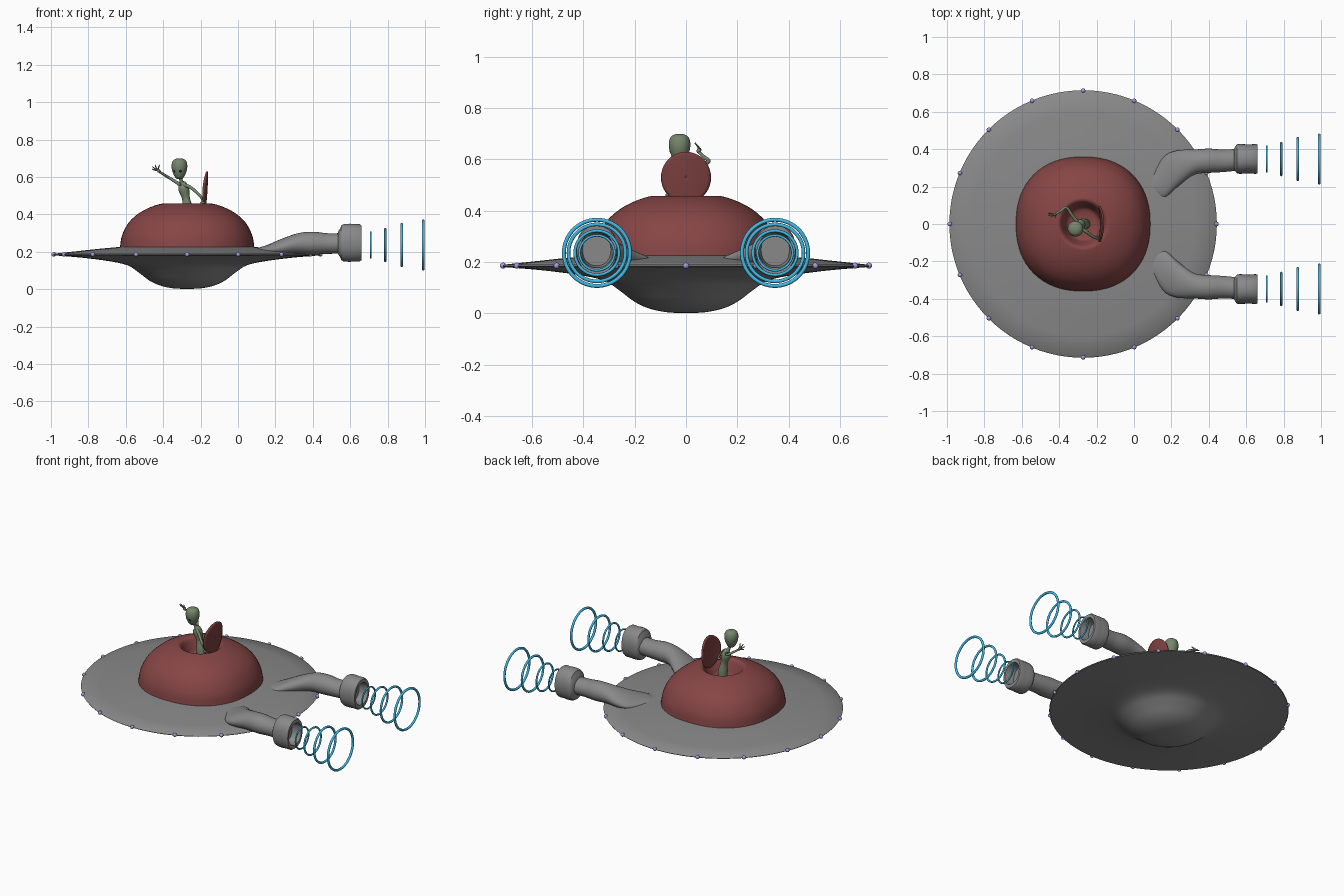
import bpy, bmesh
from math import sin, cos, pi, radians
from mathutils import Vector

if "Cube" in bpy.data.objects:
    bpy.data.objects.remove(bpy.data.objects["Cube"])

CX = -0.272  # saucer axis


def material(name, rgb):
    m = bpy.data.materials.new(name)
    m.diffuse_color = (*rgb, 1)
    m.use_nodes = True
    m.node_tree.nodes["Principled BSDF"].inputs["Base Color"].default_value = m.diffuse_color
    return m


GREY = material("dark_grey_hull", (0.25, 0.25, 0.25))
RED = material("red_shell", (0.24, 0.06, 0.06))
DARK_RED = material("dark_red_hatch", (0.2, 0.05, 0.05))
GREEN = material("green_skin", (0.18, 0.24, 0.15))
BLACK = material("dark_eye", (0.01, 0.01, 0.01))
BLUE = material("blue_ring", (0.05, 0.5, 0.8))
PURPLE = material("purple_light", (0.4, 0.33, 0.75))


def finish(obj, mat=None, angle=40):
    if mat:
        obj.data.materials.append(mat)
    bpy.ops.object.select_all(action='DESELECT')
    obj.select_set(True)
    bpy.context.view_layer.objects.active = obj
    bpy.ops.object.shade_smooth_by_angle(angle=radians(angle))
    return obj


def loft(name, rings, mat=None, caps=True, angle=40):
    """Skin a list of equal-length point rings."""
    bm = bmesh.new()
    vs = [[bm.verts.new(p) for p in ring] for ring in rings]
    n = len(rings[0])
    for a, b in zip(vs, vs[1:]):
        for i in range(n):
            bm.faces.new((a[i], a[(i + 1) % n], b[(i + 1) % n], b[i]))
    if caps:
        bm.faces.new(vs[0][::-1])
        bm.faces.new(vs[-1])
    bmesh.ops.remove_doubles(bm, verts=bm.verts, dist=1e-6)
    bmesh.ops.recalc_face_normals(bm, faces=bm.faces)
    me = bpy.data.meshes.new(name)
    bm.to_mesh(me)
    bm.free()
    obj = bpy.data.objects.new(name, me)
    bpy.context.collection.objects.link(obj)
    return finish(obj, mat, angle)


def unit_ring(n, power=2.0):
    """Circle (power 2) or rounded square (power > 2)."""
    pts = []
    for i in range(n):
        c, s = cos(2 * pi * i / n), sin(2 * pi * i / n)
        k = (abs(c) ** power + abs(s) ** power) ** (-1 / power)
        pts.append((c * k, s * k))
    return pts


def smooth(pts, steps=5):
    """Catmull-Rom resampling of tuples."""
    p = [Vector(q) for q in pts]
    p = [2 * p[0] - p[1]] + p + [2 * p[-1] - p[-2]]
    out = []
    for a, b, c, d in zip(p, p[1:], p[2:], p[3:]):
        for k in range(steps):
            t = k / steps
            out.append(0.5 * (2 * b + (c - a) * t + (2 * a - 5 * b + 4 * c - d) * t * t
                              + (3 * b - a - 3 * c + d) * t ** 3))
    return out + [p[-2]]


def revolve(name, profile, mat=None, center=(CX, 0), n=72, angle=40):
    """Profile entries: radius, height, squareness."""
    rings = [[(center[0] + max(r, 1e-4) * u, center[1] + max(r, 1e-4) * v, z)
              for u, v in unit_ring(n, pw)] for r, z, pw in profile]
    return loft(name, rings, mat, angle=angle)


def tube(name, pts, mat, n=12):
    """Round limb; points are x, y, z, radius."""
    path = smooth([Vector(p[:3]) for p in pts], 4)
    rad = [v.x for v in smooth([(p[3], 0, 0) for p in pts], 4)]
    rings = []
    for i, (p, r) in enumerate(zip(path, rad)):
        d = path[min(i + 1, len(path) - 1)] - path[max(i - 1, 0)]
        ref = Vector((0.3, 0.9, 0.1)) if abs(d.normalized().y) < 0.8 else Vector((0, 0, 1))
        a = d.cross(ref).normalized()
        b = d.cross(a).normalized()
        rings.append([p + r * (a * u + b * v) for u, v in unit_ring(n)])
    return loft(name, rings, mat, angle=70)


def ball(name, loc, size, mat, seg=16, turn=0):
    bpy.ops.mesh.primitive_uv_sphere_add(segments=seg, ring_count=seg // 2, radius=1,
                                         location=loc, rotation=(0, 0, turn))
    o = bpy.context.object
    o.name, o.scale = name, size
    return finish(o, mat, 70)


# Saucer hull: thin rim with a rounded belly
under = smooth([(0, 0.002, 2), (0.07, 0.004, 2), (0.14, 0.018, 2), (0.20, 0.045, 2), (0.26, 0.09, 2),
                (0.32, 0.128, 2), (0.42, 0.15, 2), (0.56, 0.168, 2), (0.712, 0.181, 2)], 4)
over = [(0.715, 0.185, 2), (0.71, 0.19, 2), (0.6, 0.202, 2), (0.48, 0.215, 2),
        (0.36, 0.226, 2), (0, 0.23, 2)]
revolve("saucer_hull", [tuple(v) for v in under] + over, GREY, n=96)

# Rim lights
for i in range(16):
    a = 2 * pi * i / 16
    ball("rim_light_%d" % i, (CX + 0.713 * cos(a), 0.713 * sin(a), 0.186), (0.012,) * 3, PURPLE)

# Cabin dome with an open cockpit well
dome = smooth([(0.36, 0.22, 2.25), (0.349, 0.285, 2.25), (0.319, 0.347, 2.25), (0.28, 0.389, 2.25),
               (0.235, 0.42, 2.2), (0.19, 0.441, 2.1), (0.15, 0.454, 2), (0.13, 0.456, 2),
               (0.115, 0.442, 2), (0.098, 0.40, 2), (0.078, 0.365, 2), (0, 0.355, 2)], 4)
revolve("cabin_dome", [tuple(v) for v in dome], RED)

# Open hatch: curved disc standing on its edge
hatch_rings = []
for k in range(9):
    t = max(k / 8, 1e-4)
    ring = []
    for u, v in unit_ring(40):
        y, z = 0.096 * t * u, 0.1 * t * v
        ring.append((-0.168 + 0.06 * z - 1.9 * y * y - 0.3 * z * z, y, 0.53 + z))
    hatch_rings.append(ring)
hatch = loft("hatch_lid", hatch_rings, DARK_RED, caps=False)
sol = hatch.modifiers.new("thickness", 'SOLIDIFY')
sol.thickness, sol.offset = 0.010, 0

# Exhaust pipes, nozzles and pulse rings on both sides
pipe = smooth([(0.10, 0.215, 0.207, 0.05, 0.012), (0.16, 0.25, 0.208, 0.11, 0.03),
               (0.23, 0.295, 0.222, 0.098, 0.046), (0.32, 0.33, 0.243, 0.068, 0.056),
               (0.40, 0.338, 0.246, 0.065, 0.061), (0.48, 0.338, 0.244, 0.06, 0.055),
               (0.57, 0.345, 0.245, 0.058, 0.055)], 5)
nozzle = [(0.535, 0.055, 0.06), (0.547, 0.074, 0.078), (0.552, 0.078, 0.093), (0.565, 0.08, 0.1),
          (0.60, 0.078, 0.102), (0.615, 0.077, 0.1), (0.65, 0.08, 0.1), (0.66, 0.077, 0.093),
          (0.66, 0.064, 0.070), (0.60, 0.055, 0.062)]
for side, s in (("left", -1), ("right", 1)):
    loft("exhaust_pipe_" + side,
         [[(x, s * (y + ry * u), z + rz * v) for u, v in unit_ring(28)] for x, y, z, ry, rz in pipe],
         GREY)
    loft("nozzle_" + side,
         [[(x, s * 0.348 + ry * u, 0.248 + rz * v) for u, v in unit_ring(40, 2.2)]
          for x, ry, rz in nozzle], GREY)
    for i, (x, r, t) in enumerate([(0.710, 0.068, 0.005), (0.787, 0.086, 0.006),
                                   (0.876, 0.111, 0.007), (0.990, 0.129, 0.0075)]):
        bpy.ops.mesh.primitive_torus_add(location=(x, s * 0.347, 0.236), rotation=(0, pi / 2, 0),
                                         major_radius=r, minor_radius=t,
                                         major_segments=56, minor_segments=10)
        bpy.context.object.name = "pulse_ring_%s_%d" % (side, i)
        finish(bpy.context.object, BLUE, 70)

# Pilot: torso, neck, head
tube("pilot_torso", [(-0.262, 0.0, 0.36, 0.028), (-0.27, 0.0, 0.43, 0.029), (-0.278, 0.0, 0.485, 0.021),
                     (-0.290, -0.003, 0.535, 0.029), (-0.295, -0.005, 0.562, 0.020),
                     (-0.302, -0.01, 0.572, 0.01), (-0.31, -0.02, 0.61, 0.01)], GREEN, 16)
head = smooth([(0, 0.588, 2), (0.014, 0.590, 2), (0.028, 0.606, 2), (0.039, 0.635, 2),
               (0.042, 0.662, 2), (0.035, 0.687, 2), (0.017, 0.698, 2), (0, 0.70, 2)], 4)
revolve("pilot_head", [tuple(v) for v in head], GREEN, (-0.313, -0.025), 28, 70)
for k, a in enumerate((radians(-138), radians(-82))):
    ball("pilot_eye_%d" % k, (-0.313 + 0.033 * cos(a), -0.025 + 0.033 * sin(a), 0.636),
         (0.007, 0.011, 0.013), BLACK, 16, a)

# Pilot: waving arm with spread fingers, and resting arm
tube("pilot_waving_arm", [(-0.305, 0.012, 0.555, 0.010), (-0.33, 0.045, 0.572, 0.009),
                          (-0.362, 0.088, 0.592, 0.008), (-0.392, 0.07, 0.61, 0.007),
                          (-0.42, 0.052, 0.628, 0.006)], GREEN)
ball("pilot_waving_palm", (-0.424, 0.05, 0.633), (0.009, 0.009, 0.010), GREEN)
for k, tip in enumerate([(-0.46, 0.056, 0.642), (-0.458, 0.044, 0.655),
                         (-0.443, 0.036, 0.664), (-0.42, 0.035, 0.664)]):
    mid = [(a + b) / 2 + c for a, b, c in zip((-0.424, 0.05, 0.633), tip, (-0.003, 0.004, 0))]
    tube("pilot_finger_%d" % k, [(-0.424, 0.05, 0.633, 0.004), (*mid, 0.0036), (*tip, 0.0025)],
         GREEN, 8)
tube("pilot_resting_arm", [(-0.285, -0.018, 0.555, 0.010), (-0.255, -0.042, 0.545, 0.009),
                           (-0.215, -0.07, 0.512, 0.008), (-0.195, -0.075, 0.488, 0.007),
                           (-0.187, -0.07, 0.468, 0.006)], GREEN)
ball("pilot_resting_hand", (-0.189, -0.07, 0.462), (0.013, 0.010, 0.008), GREEN)
